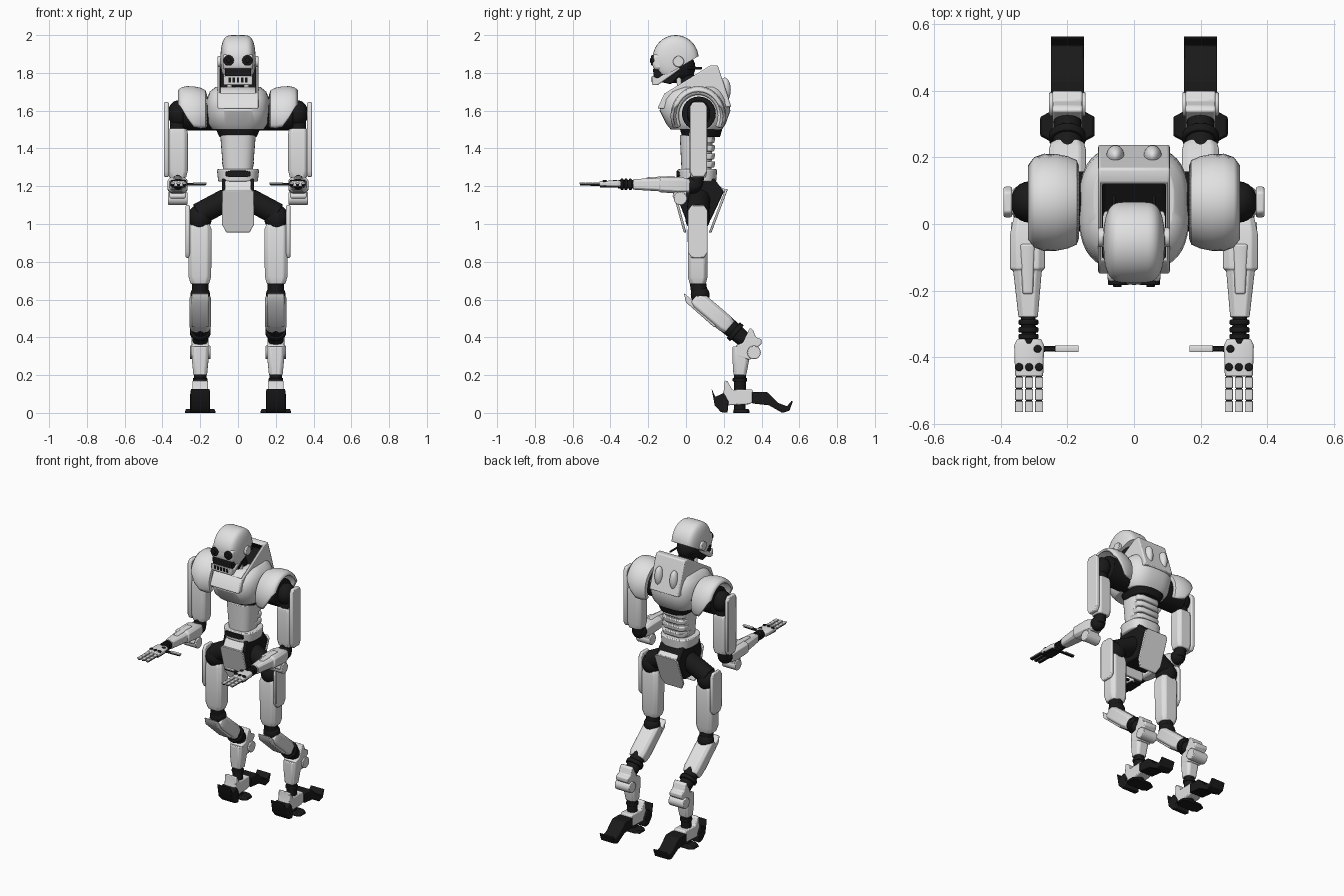
import bpy, bmesh, math
from mathutils import Vector

if "Cube" in bpy.data.objects:
    bpy.data.objects.remove(bpy.data.objects["Cube"])


def material(name, colour):
    m = bpy.data.materials.new(name)
    m.use_nodes = True
    m.diffuse_color = colour
    m.node_tree.nodes["Principled BSDF"].inputs["Base Color"].default_value = colour
    return m


WHITE = material("shell white", (0.75, 0.75, 0.75, 1))
BLACK = material("joint black", (0.01, 0.01, 0.01, 1))
X, Y, Z = Vector((1, 0, 0)), Vector((0, 1, 0)), Vector((0, 0, 1))


def finish(bm, name, mats, pair=False, bevel=0.0, solid=0.0):
    """Turn a bmesh into a shaded object, mirrored when it is one of a pair."""
    bmesh.ops.recalc_face_normals(bm, faces=bm.faces[:])
    me = bpy.data.meshes.new(name)
    bm.to_mesh(me)
    bm.free()
    for m in mats:
        me.materials.append(m)
    me.shade_smooth()
    me.set_sharp_from_angle(angle=math.radians(35))
    ob = bpy.data.objects.new(name, me)
    bpy.context.scene.collection.objects.link(ob)
    if solid:
        mod = ob.modifiers.new("Thickness", "SOLIDIFY")
        mod.thickness, mod.offset = solid, -1
    if bevel:
        mod = ob.modifiers.new("Bevel", "BEVEL")
        mod.width, mod.segments = bevel, 2
        mod.limit_method, mod.angle_limit = "ANGLE", math.radians(38)
    if pair:
        mod = ob.modifiers.new("Mirror", "MIRROR")
        mod.use_mirror_merge = False
    return ob


def loft(rings):
    """Skin a list of closed rings and cap both ends."""
    bm = bmesh.new()
    vs = [[bm.verts.new(p) for p in r] for r in rings]
    n = len(rings[0])
    for a, b in zip(vs, vs[1:]):
        for i in range(n):
            j = (i + 1) % n
            bm.faces.new((a[i], a[j], b[j], b[i]))
    bm.faces.new(vs[0])
    bm.faces.new(vs[-1][::-1])
    return bm


BOX = [(1, -.65), (1, .65), (.65, 1), (-.65, 1), (-1, .65), (-1, -.65), (-.65, -1), (.65, -1)]


def outline(n, power=1.0):
    pts = []
    for i in range(n):
        a = math.tau * i / n
        c, s = math.cos(a), math.sin(a)
        pts.append((math.copysign(abs(c) ** power, c), math.copysign(abs(s) ** power, s)))
    return pts


ROUND, OVAL = outline(24), outline(40, 0.7)


def limb(name, stations, mat, shape=BOX, pair=True, bevel=0.005, axis=None):
    """Sweep a cross-section through (centre, half width, half depth) stations."""
    pts = [(Vector(p), w, d) for p, w, d in stations]
    axis = axis or (pts[-1][0] - pts[0][0]).normalized()
    side = Y if abs(axis.x) > 0.9 else (X - axis * axis.x).normalized()
    up = axis.cross(side)
    rings = [[p + side * (u * w) + up * (v * d) for u, v in shape] for p, w, d in pts]
    return finish(loft(rings), name, [mat], pair, bevel)


def rod(name, p, q, r, mat=BLACK, pair=True, r2=None):
    r2 = r2 or r
    return limb(name, [(p, r, r), (q, r2, r2)], mat, ROUND, pair, 0.004)


def prism(name, profile, x0, x1, mat, pair=True, bevel=0.006):
    """Extrude a (y, z) side profile from x0 to x1."""
    rings = [[(x, y, z) for y, z in profile] for x in (x0, x1)]
    return finish(loft(rings), name, [mat], pair, bevel)


def ball(name, centre, size, mat, pair=True):
    bm = bmesh.new()
    bmesh.ops.create_uvsphere(bm, u_segments=24, v_segments=14, radius=1)
    for v in bm.verts:
        v.co = Vector(centre) + Vector(a * b for a, b in zip(v.co, size))
    return finish(bm, name, [mat], pair)


# Head: boxy dome cut on a slant, with face, mouth and jaw
bm = bmesh.new()
bmesh.ops.create_uvsphere(bm, u_segments=40, v_segments=28, radius=1)
for v in bm.verts:
    x = math.copysign(abs(v.co.z) ** 0.38, v.co.z)
    v.co = (x * 0.093, -0.055 + v.co.x * 0.122, 1.875 + v.co.y * 0.125)
cut = bmesh.ops.bisect_plane(bm, geom=bm.verts[:] + bm.edges[:] + bm.faces[:],
                             plane_co=(0, -0.05, 1.82), plane_no=(0, 0.5, -0.85), clear_outer=True)
bmesh.ops.holes_fill(bm, edges=[e for e in bm.edges if e.is_boundary])
finish(bm, "helmet_dome", [WHITE])
ball("inner_head", (0, -0.05, 1.83), (0.078, 0.1, 0.085), BLACK, False)
prism("face_plate", [(-.172, 1.9), (-.18, 1.85), (-.17, 1.815), (-.06, 1.815), (-.06, 1.9)],
      -.08, .08, WHITE, False, 0.015)
prism("mouth", [(-.174, 1.825), (-.172, 1.76), (-.08, 1.74), (-.02, 1.8), (-.06, 1.83)], -.07, .07, BLACK, False)
prism("jaw", [(-.182, 1.785), (-.178, 1.735), (-.15, 1.735), (-.03, 1.82), (-.04, 1.86), (-.1, 1.805),
              (-.15, 1.77)], -.077, .077, WHITE, False)
for i in range(5):
    x = -0.044 + i * 0.022
    prism(f"jaw_slot_{i + 1}", [(-.184, 1.775), (-.181, 1.75), (-.17, 1.75), (-.17, 1.775)],
          x - .006, x + .006, BLACK, False, 0)
rod("eyes", (.05, -.15, 1.866), (.05, -.184, 1.866), .028)
rod("eye_lenses", (.05, -.15, 1.866), (.05, -.19, 1.866), .013)
rod("ear_discs", (.07, -.04, 1.86), (.108, -.04, 1.86), .029, WHITE)
rod("antennae", (.06, -.02, 1.825), (.06, .085, 1.825), .006)
rod("neck", (0, .05, 1.62), (0, -.02, 1.82), .05, BLACK, False)
rod("neck_pistons", (.045, -.03, 1.66), (.045, -.04, 1.8), .013, WHITE)

# Chest shell and hollow collar
limb("chest", [((0, (f + b) / 2, z), w, (b - f) / 2) for z, f, b, w in (
    (1.5, -.08, .19, .135), (1.53, -.105, .21, .158), (1.6, -.14, .235, .166), (1.66, -.125, .225, .165),
    (1.7, -.095, .205, .15), (1.725, -.05, .19, .12))], WHITE, OVAL, False, 0.004, Z)
bm = loft([[(x, y, z) for y, z in ((-.152, 1.61), (-.115, 1.69), (.13, 1.84), (.168, 1.84), (.205, 1.73),
                                   (.24, 1.62))] for x in (-.108, .108)])
bm.normal_update()
bmesh.ops.recalc_face_normals(bm, faces=bm.faces[:])
top = min((f for f in bm.faces if f.normal.z > 0.5 and f.normal.y < -0.2), key=lambda f: -f.calc_area())
bmesh.ops.inset_individual(bm, faces=[top], thickness=0.02)
walls = bmesh.ops.inset_individual(bm, faces=[top], thickness=0.002, depth=-0.05)["faces"]
for f in walls + [top]:
    f.material_index = 1
finish(bm, "collar", [WHITE, BLACK], False, 0.008)
ball("back_pods", (.056, .205, 1.71), (.027, .032, .065), WHITE)
limb("chest_underside", [((0, .08, 1.46), .098, .1), ((0, .08, 1.53), .13, .12)], BLACK, OVAL, False, 0.004, Z)

# Abdomen with back ribs, belt and pelvis
limb("abdomen", [((0, .055, 1.27), .078, .078), ((0, .055, 1.47), .094, .088)], WHITE, OVAL, False, 0.004, Z)
for i in range(4):
    z = 1.315 + i * 0.043
    limb(f"back_rib_{i + 1}", [((0, .1, z - .016), .08, .05), ((0, .1, z + .016), .086, .055)],
         WHITE, BOX, False, 0.006, Z)
limb("belt", [((0, .06, 1.225), .105, .1), ((0, .06, 1.29), .112, .105)], WHITE, OVAL, False, 0.006, Z)
limb("belt_inset", [((0, -.01, 1.265), .066, .017), ((0, -.05, 1.265), .066, .017)], BLACK, BOX, False, 0.002)
prism("pelvis_core", [(-.03, 1.24), (.15, 1.24), (.2, 1.17), (.13, 1.02), (.0, 1.02), (-.05, 1.15)],
      -.085, .085, BLACK, False)
SKIRT = [(-.07, 1.185), (.07, 1.185), (.086, 1.17), (.086, 1.0), (.062, .955), (-.062, .955),
         (-.086, 1.0), (-.086, 1.17)]
for name, y_top, y_low, t in (("front_skirt", -.075, -.012, .014), ("back_skirt", .222, .135, -.014)):
    rings = [[(x, y_top + (y_low - y_top) * (1.185 - z) / .23 + d, z) for x, z in SKIRT] for d in (0, t)]
    finish(loft(rings), name, [WHITE], False, 0.004)
prism("front_skirt_hinge", [(-.075, 1.17), (-.02, 1.245), (.0, 1.235), (-.05, 1.165)], -.07, .07, WHITE, False)
prism("back_skirt_hinge", [(.22, 1.175), (.16, 1.21), (.15, 1.19), (.2, 1.165)], -.07, .07, WHITE, False)
rod("hip_links", (.06, .07, 1.13), (.21, .062, 1.05), .06)
ball("hip_joints", (.205, .062, 1.03), (.066, .066, .07), BLACK)

# Shoulder guards: revolved arches that open up towards the outside
bm = bmesh.new()
rows = []
for x, r, low in ((.165, .115, -28), (.172, .135, -28), (.2, .148, -26), (.235, .155, -22), (.27, .156, -4),
                  (.3, .15, 16), (.318, .135, 28)):
    row = []
    for i in range(33):
        a = math.radians(low + (180 - 2 * low) * i / 32)
        row.append(bm.verts.new((x, .065 + r * .94 * math.cos(a), 1.572 + r * 1.01 * math.sin(a))))
    rows.append(row)
for a, b in zip(rows, rows[1:]):
    for i in range(32):
        bm.faces.new((a[i], a[i + 1], b[i + 1], b[i]))
finish(bm, "shoulder_guards", [WHITE], True, 0, 0.014)
rod("shoulder_axles", (.1, .068, 1.585), (.29, .068, 1.585), .09)
ball("shoulder_joints", (.315, .066, 1.585), (.056, .062, .07), BLACK)
rod("shoulder_stems", (.318, .066, 1.6), (.318, .066, 1.48), .042)

# Arms
limb("upper_arms", [((.319, .065, 1.505), .048, .044), ((.319, .065, 1.48), .053, .048),
                    ((.319, .065, 1.28), .053, .047), ((.319, .065, 1.245), .044, .04)], WHITE)
prism("upper_arm_plates", [(.035, 1.645), (.095, 1.645), (.112, 1.62), (.112, 1.28), (.095, 1.25), (.035, 1.25),
                           (.02, 1.28), (.02, 1.62)], .366, .392, WHITE)
rod("elbow_stems", (.319, .06, 1.26), (.319, .05, 1.2), .038)
ball("elbow_joints", (.319, .035, 1.205), (.045, .048, .045), BLACK)
limb("forearms", [((.319, .02, 1.2), .042, .036), ((.32, -.03, 1.205), .052, .045), ((.32, -.135, 1.208), .052, .04),
                  ((.32, -.14, 1.208), .043, .035), ((.318, -.28, 1.21), .029, .028)], WHITE)
limb("forearm_ridges", [((.32, -.06, 1.245), .022, .01), ((.319, -.21, 1.237), .016, .01)], WHITE)
prism("elbow_guards", [(.005, 1.19), (-.06, 1.185), (-.072, 1.145), (-.035, 1.1), (.0, 1.115)], .278, .362, WHITE)
rod("elbow_caps", (.268, -.03, 1.135), (.37, -.03, 1.135), .035, WHITE)
rod("wrists", (.318, -.27, 1.21), (.316, -.36, 1.21), .022)
for i, y in enumerate((-.295, -.318, -.338)):
    rod(f"wrist_rings_{i + 1}", (.317, y + .008, 1.21), (.317, y - .008, 1.21), .03)

# Hands: black bones topped with white plates
limb("palms", [((.315, -.345, 1.213), .036, .016), ((.315, -.365, 1.213), .045, .018),
               ((.315, -.458, 1.213), .042, .014)], WHITE)
limb("palm_pads", [((.315, -.355, 1.197), .035, .005), ((.315, -.455, 1.197), .038, .005)], BLACK)
for i in range(3):
    x = .285 + i * .03
    rod(f"knuckles_{i + 1}", (x, -.43, 1.2), (x, -.43, 1.232), .012)
    limb(f"finger_bones_{i + 1}", [((x, -.45, 1.208), .009, .006), ((x, -.562, 1.208), .009, .005)], BLACK)
    for j in range(3):
        y = -.46 - j * .036
        limb(f"finger_plates_{i + 1}_{j + 1}", [((x, y, 1.215), .012, .004), ((x, y - .033, 1.215), .012, .004)],
             WHITE, BOX, True, 0.001)
rod("thumb_knuckles", (.29, -.375, 1.2), (.29, -.375, 1.233), .012)
limb("thumb_bones", [((.29, -.375, 1.21), .009, .007), ((.168, -.375, 1.21), .008, .005)], BLACK)
limb("thumb_plates", [((.237, -.375, 1.217), .01, .004), ((.166, -.375, 1.217), .01, .004)], WHITE, BOX, True, 0.001)

# Thighs and knees
limb("thighs", [((.202, .062, 1.0), .052, .046), ((.202, .062, .97), .062, .053),
                ((.202, .062, .72), .06, .052), ((.202, .062, .682), .048, .042)], WHITE)
prism("thigh_plates", [(.03, 1.1), (.095, 1.1), (.115, 1.07), (.115, .85), (.095, .82), (.03, .82), (.01, .85),
                       (.01, 1.07)], .255, .277, WHITE)
rod("knee_stems", (.2, .062, .7), (.2, .075, .6), .043)
ball("knee_joints", (.2, .075, .625), (.052, .05, .05), BLACK)

# Shins slant backwards to a raised heel
limb("shins", [((.2, .045, .61), .046, .04), ((.2, .07, .59), .056, .048), ((.2, .205, .475), .056, .048),
               ((.2, .23, .453), .05, .04)], WHITE)
prism("shin_guards", [(-.012, .635), (.0, .585), (.15, .452), (.168, .465), (.03, .6)], .155, .245, WHITE)
rod("calf_rods", (.2, .2, .48), (.2, .335, .365), .047, BLACK, True, .04)
rod("calf_rings", (.2, .25, .438), (.2, .27, .421), .055)
prism("heel_guards", [(.3, .37), (.338, .45), (.355, .44), (.37, .4), (.4, .39), (.4, .365), (.37, .34), (.34, .28),
                      (.265, .3), (.265, .36)], .155, .245, WHITE)
rod("heel_caps", (.145, .36, .32), (.255, .36, .32), .036, WHITE)
limb("lower_ankles", [((.2, .29, .35), .045, .044), ((.2, .29, .28), .044, .044), ((.2, .285, .2), .036, .034)], WHITE)
rod("ankle_rods", (.2, .285, .22), (.2, .285, .1), .032)
rod("ankle_rings", (.2, .285, .165), (.2, .285, .185), .038)

# Feet with toes to the front, sides and back
prism("foot_bodies", [(.18, .06), (.2, .12), (.205, .172), (.22, .168), (.245, .122), (.35, .125), (.368, .06),
                      (.33, .045), (.22, .04)], .158, .242, WHITE)
prism("front_toes", [(.135, .13), (.155, .085), (.2, .105), (.225, .06), (.22, 0), (.185, .004), (.152, .04)],
      .147, .253, BLACK)
prism("back_toes", [(.35, .11), (.43, .11), (.49, .052), (.535, .035), (.56, .065), (.565, .06), (.548, .012), (.51, 0),
                    (.44, .04), (.35, .05)], .15, .25, BLACK, True, 0.008)
limb("side_toes", [((.2, .293, 0), .083, .045), ((.2, .293, .02), .076, .04)], BLACK, BOX, True, 0.004, Z)
rod("foot_posts", (.2, .285, .01), (.2, .285, .08), .03)
